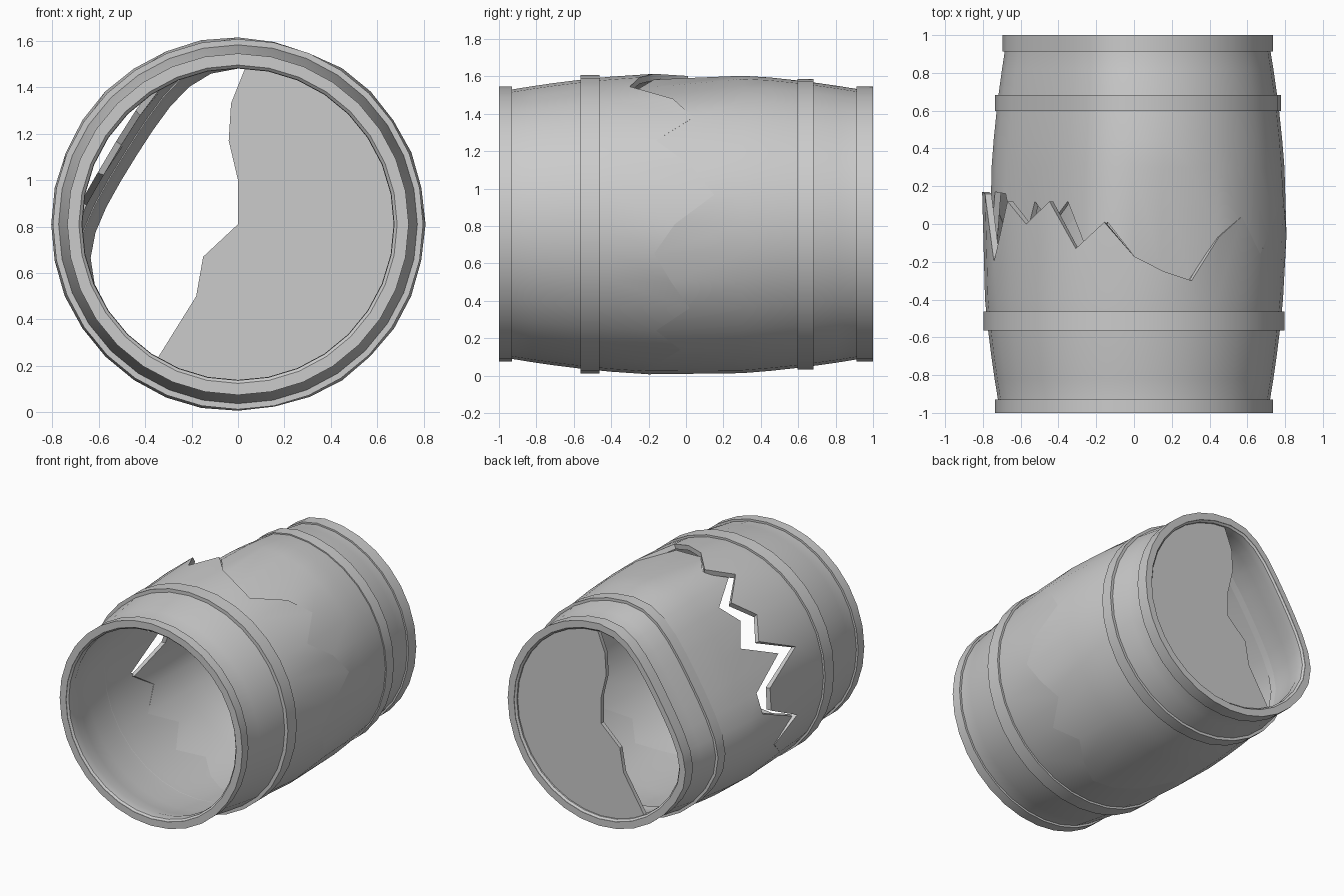
import bpy, bmesh, math

cube = bpy.data.objects.get("Cube")
if cube:
    bpy.data.objects.remove(cube, do_unlink=True)

SIDES = 32
CENTRE = 0.81
# lengthwise position of the broken edge at each side of the barrel
BREAK = [-.06, .15, .03, -.16, .04, -.07, -.30, -.25, -.17, .01, -.13, .12, 0, .12, -.2, .16,
         .17, -.15, .05, -.12, .1, -.1, .05, -.1, -.2, -.24, -.15, -.03, -.16, .02, -.08, -.17]

grey = bpy.data.materials.new("grey")
grey.use_nodes = True
colour = (0.6, 0.6, 0.6, 1)
grey.diffuse_color = colour
grey.node_tree.nodes["Principled BSDF"].inputs["Base Color"].default_value = colour


def radius(y):
    return 0.808 - 0.1 * abs(y) ** 1.8


def place(k, y, r, crushed):
    """Point on the barrel; the crushed half is flattened on one side."""
    a = 2 * math.pi * k / SIDES
    x, z = r * math.cos(a), r * math.sin(a)
    if crushed:
        # sunken tongue beside the break
        sink = 0.06 * math.exp(-((a - 1.35) / 0.3) ** 2) * max(0, min(1, (0.35 - y) / 0.6))
        x, z = x * (1 - sink / r), z * (1 - sink / r)
        # soft flattening
        n = math.radians(148)
        d = x * math.cos(n) + z * math.sin(n)
        limit, soft = 0.79 * r, 0.27 * r
        h = max(soft - abs(d - limit), 0) / soft
        shift = min(d, limit) - h * h * soft / 4 - d
        x += shift * math.cos(n)
        z += shift * math.sin(n)
    return (x, y, z + CENTRE)


def finish(name, bm, angle=35):
    bmesh.ops.recalc_face_normals(bm, faces=bm.faces)
    mesh = bpy.data.meshes.new(name)
    bm.to_mesh(mesh)
    bm.free()
    mesh.materials.append(grey)
    obj = bpy.data.objects.new(name, mesh)
    bpy.context.collection.objects.link(obj)
    bpy.ops.object.select_all(action='DESELECT')
    obj.select_set(True)
    bpy.context.view_layer.objects.active = obj
    bpy.ops.object.shade_smooth_by_angle(angle=math.radians(angle))


def loft(name, profile, crushed):
    """Sweep a closed profile, given per side, around the barrel axis."""
    bm = bmesh.new()
    cols = [[bm.verts.new(place(k, y, r, crushed)) for y, r in profile(k)] for k in range(SIDES)]
    n = len(cols[0])
    for k in range(SIDES):
        a, b = cols[k], cols[(k + 1) % SIDES]
        for i in range(n):
            j = (i + 1) % n
            bm.faces.new((a[i], a[j], b[j], b[i]))
    finish(name, bm)


def shell(name, side, rows, crushed):
    """Half of the barrel wall with a rounded lip and a jagged edge."""
    def profile(k):
        ys = [BREAK[k]] + [side * y for y in rows]
        outer = [(y, radius(y)) for y in ys]
        lip = [(side * y, r) for y, r in ((.985, .722), (1, .71), (1, .688), (.985, .672), (.93, .67))]
        inner = [(y, radius(y) - 0.035) for y in reversed(ys[:-1])]
        return outer + lip + inner
    loft(name, profile, crushed)


def hoop(name, y0, y1, r, crushed):
    loft(name, lambda k: [(y0, r), (y1, r), (y1, r - 0.05), (y0, r - 0.05)], crushed)


# barrel walls
shell("front_wall", -1, (.4, .55, .7, .82, .93), False)
shell("back_wall", 1, (.3, .45, .6, .7, .82, .93), True)

# hoops
hoop("front_end_hoop", -1, -.93, .735, False)
hoop("front_middle_hoop", -.565, -.462, .797, False)
hoop("back_middle_hoop", .597, .682, .777, True)
hoop("back_end_hoop", .912, 1, .735, True)

# broken back lid
bm = bmesh.new()
outline = [(-.18, .5), (-.15, .67), (0, .81), (0, 1), (-.04, 1.17), (-.03, 1.33)]
for i in range(25):
    a = math.radians(87 - 208 * i / 24)
    outline.append((.685 * math.cos(a), CENTRE + .685 * math.sin(a)))
lid = bm.faces.new([bm.verts.new((x, .945, z)) for x, z in outline])
result = bmesh.ops.extrude_face_region(bm, geom=[lid], use_keep_orig=True)
moved = [g for g in result["geom"] if isinstance(g, bmesh.types.BMVert)]
bmesh.ops.translate(bm, verts=moved, vec=(0, .03, 0))
finish("back_lid", bm)
